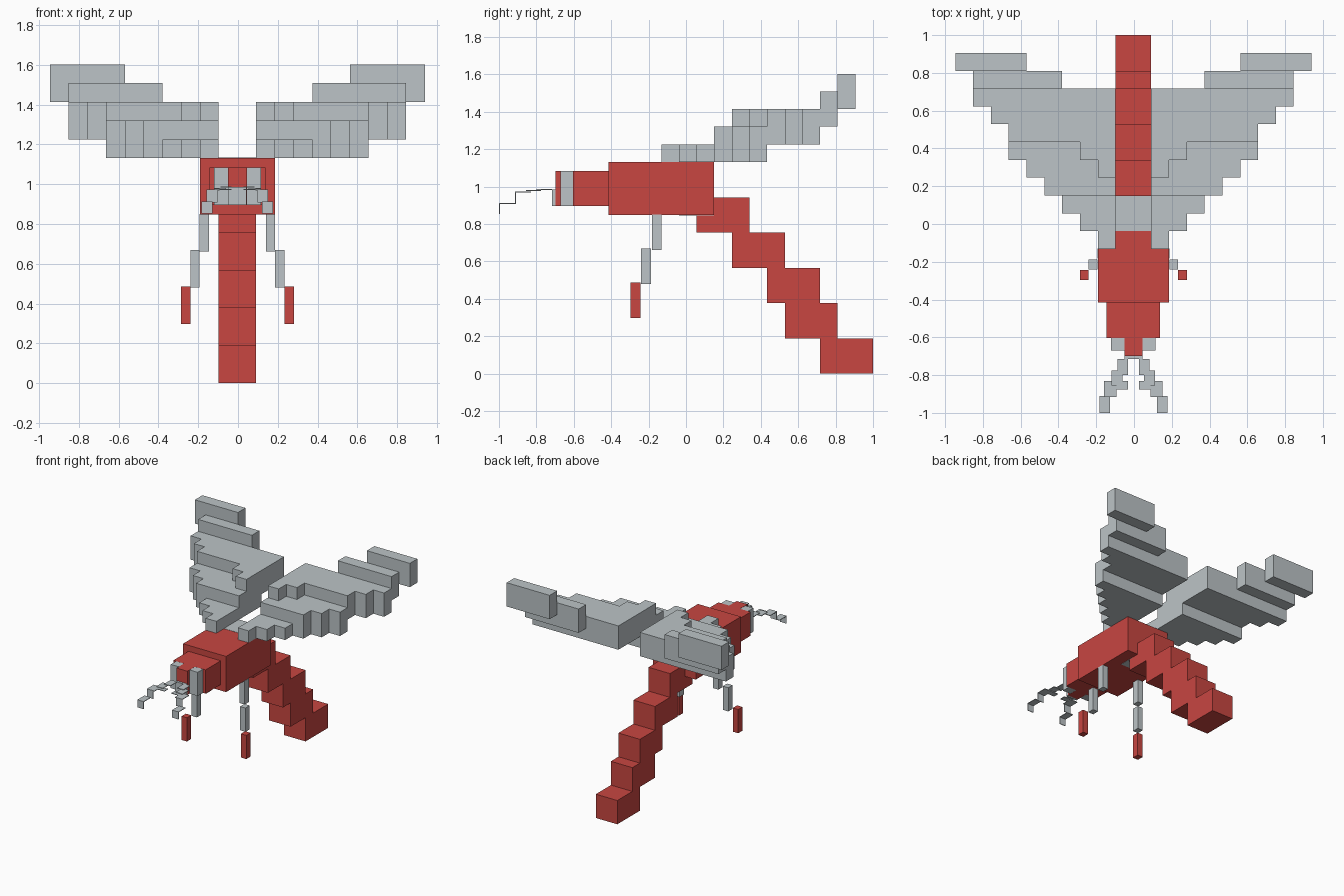
import bpy
import bmesh

cube = bpy.data.objects.get("Cube")
if cube:
    bpy.data.objects.remove(cube, do_unlink=True)

U = 0.0943       # block grid size
Y0 = 0.151       # rear face of the thorax
X0 = -0.003      # slight sideways offset of the whole body


def material(name, colour):
    m = bpy.data.materials.new(name)
    m.use_nodes = True
    m.diffuse_color = colour
    m.node_tree.nodes["Principled BSDF"].inputs["Base Color"].default_value = colour
    return m


RED = material("red", (0.578, 0.061, 0.053, 1))
GREY = material("pale grey", (0.503, 0.552, 0.571, 1))


def prism(name, outline, z0, z1, mat, mirror=False):
    """Extrude an xy outline from z0 to z1, optionally mirrored in x."""
    bm = bmesh.new()
    face = bm.faces.new([bm.verts.new((x, y, z0)) for x, y in outline])
    top = bmesh.ops.extrude_face_region(bm, geom=[face])["geom"]
    verts = [v for v in top if isinstance(v, bmesh.types.BMVert)]
    bmesh.ops.translate(bm, verts=verts, vec=(0, 0, z1 - z0))
    bmesh.ops.recalc_face_normals(bm, faces=bm.faces)
    me = bpy.data.meshes.new(name)
    bm.to_mesh(me)
    bm.free()
    me.materials.append(mat)
    ob = bpy.data.objects.new(name, me)
    ob.location.x = X0
    bpy.context.collection.objects.link(ob)
    if mirror:
        ob.modifiers.new("Mirror", "MIRROR").use_mirror_merge = False
    return ob


def box(name, x, y, z, mat, mirror=False):
    outline = [(x[0], y[0]), (x[1], y[0]), (x[1], y[1]), (x[0], y[1])]
    return prism(name, outline, z[0], z[1], mat, mirror)


def grid_box(name, x, y, z, mat, mirror=False):
    return box(name, [v * U for v in x], [Y0 + v * U for v in y],
               [v * U for v in z], mat, mirror)


def stairs(x, y, steps):
    """Staircase points, each step going one block out then one block back."""
    pts = [(x, y)]
    for _ in range(steps):
        pts += [(x + 1, y), (x + 1, y + 1)]
        x, y = x + 1, y + 1
    return pts


def wing_layer(name, outline, z):
    pts = [(x * U, Y0 + y * U) for x, y in outline]
    prism(name, pts, z[0] * U, z[1] * U, GREY, True)


# Body
grid_box("thorax", (-2, 2), (-6, 0), (9, 12), RED)
box("wing_root_core", (-U, U), (Y0 - 2 * U, Y0 - 0.002),
    (9 * U - 0.002, 12 * U + 0.002), GREY)
grid_box("head", (-1.5, 1.5), (-8, -6), (9.5, 11.5), RED)
grid_box("snout", (-0.5, 0.5), (-9, -8), (9.5, 11.5), RED)
box("eyes", (0.048, 0.118), (-0.67, -0.603), (0.896, 1.084), GREY, True)
box("mouth", (-0.047, 0.047), (-0.716, -0.698), (0.896, 0.985), GREY)

# Stepped tail
for i, start in enumerate((-1, 1, 3, 4, 6)):
    grid_box(f"tail_segment_{i + 1}", (-1, 1), (start, start + 3),
             (8 - 2 * i, 10 - 2 * i), RED)

# Legs splaying outward and forward
for i, part in enumerate(("upper_legs", "lower_legs", "feet")):
    y = -0.13 - 0.057 * i
    z = 0.85 - 0.182 * i
    x = 0.143 + 0.047 * i
    box(part, (x, x + 0.047), (y - 0.053, y), (z - 0.188, z),
        RED if part == "feet" else GREY, True)

# Thin jointed feelers
T = 0.005
for name, x, y, z in (
    ("feeler_base", (0.03, 0.085), (-0.80, -0.716), (0.983, 0.983 + T)),
    ("feeler_middle", (0.057, 0.115), (-0.855, -0.775), (0.977, 0.977 + T)),
    ("feeler_inner_branch", (0.03, 0.09), (-0.875, -0.83), (0.970, 0.970 + T)),
    ("feeler_outer_branch", (0.09, 0.155), (-0.915, -0.83), (0.969, 0.969 + T)),
    ("feeler_drop", (0.10, 0.155), (-0.915, -0.91), (0.908, 0.969)),
    ("feeler_end", (0.125, 0.18), (-1.0, -0.91), (0.908, 0.908 + T)),
    ("feeler_tip", (0.125, 0.18), (-1.0, -0.995), (0.853, 0.908)),
):
    box(name, x, y, z, GREY, True)

# Wings: three stepped layers and two raised tip blocks
wing_layer("wing_front_layer", stairs(1, -3, 3) + [(1, 0)], (12, 13))
wing_layer("wing_middle_layer",
           [(1, 0)] + stairs(4, 0, 3) + [(1, 3)], (12, 14))
wing_layer("wing_rear_layer",
           [(1, 1), (2, 1), (2, 2), (3, 2), (3, 3), (7, 3)]
           + stairs(7, 4, 2) + [(1, 6)], (13, 15))
grid_box("wing_inner_tip", (4, 9), (6, 7), (14, 16), GREY, True)
grid_box("wing_outer_tip", (6, 10), (7, 8), (15, 17), GREY, True)
